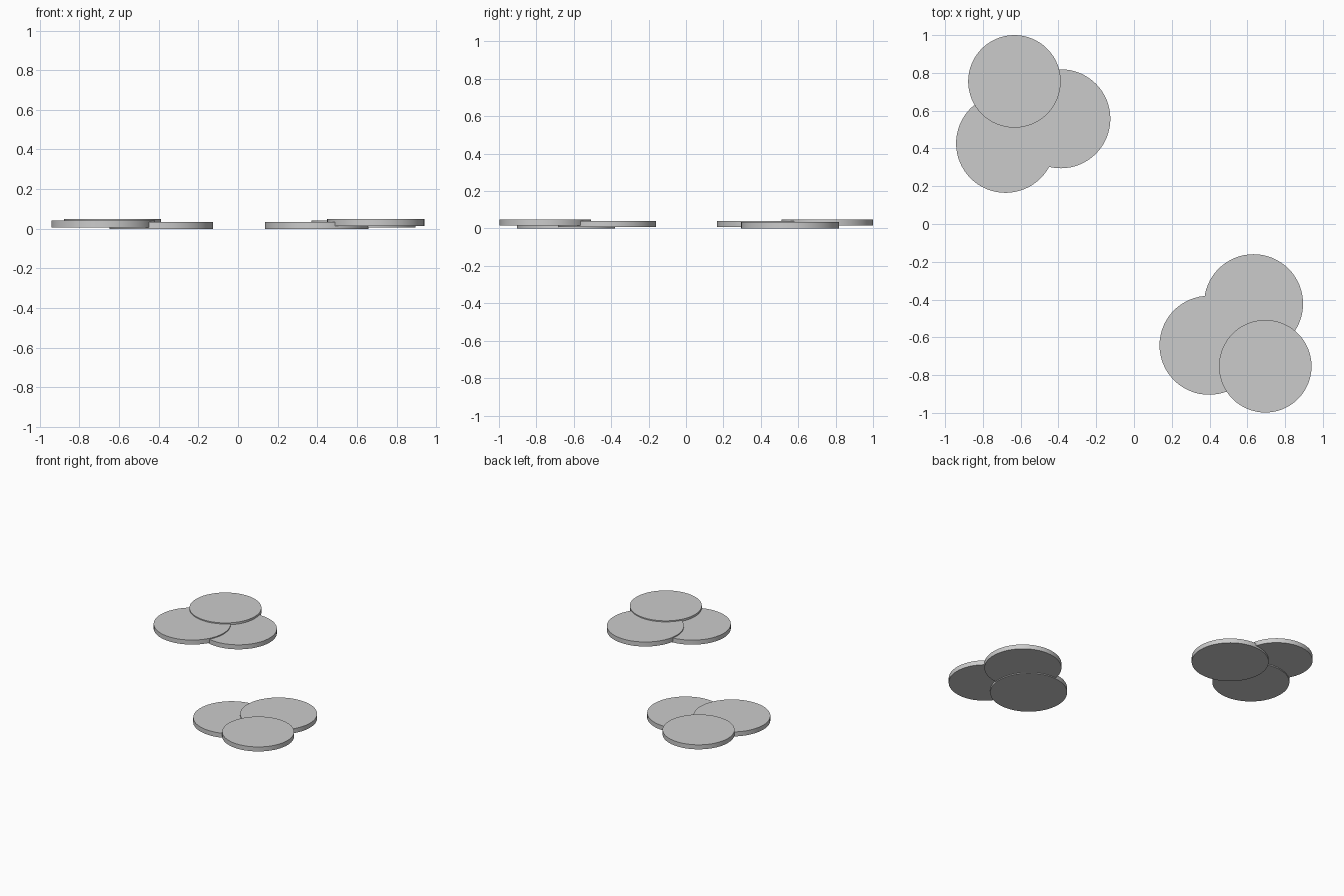
import bpy
import math

if "Cube" in bpy.data.objects:
    bpy.data.objects.remove(bpy.data.objects["Cube"])

# Flat round pads: two stacks of three overlapping discs
THICK = 0.034


def disc(name, x, y, z, r):
    bpy.ops.mesh.primitive_cylinder_add(
        vertices=64, radius=r, depth=THICK, location=(x, y, z + THICK / 2))
    ob = bpy.context.object
    ob.name = name
    bpy.ops.object.shade_smooth_by_angle(angle=math.radians(30))


# (x, y, bottom height, radius) from lowest to highest disc
stacks = {
    "back_left": [(-0.387, 0.557, 0.0, 0.262),
                  (-0.68, 0.427, 0.007, 0.262),
                  (-0.633, 0.755, 0.015, 0.245)],
    "front_right": [(0.397, -0.642, 0.0, 0.262),
                    (0.633, -0.422, 0.007, 0.262),
                    (0.695, -0.753, 0.015, 0.245)],
}
for side, discs in stacks.items():
    for level, spec in zip(("lower", "middle", "upper"), discs):
        disc(f"{side}_{level}_disc", *spec)
